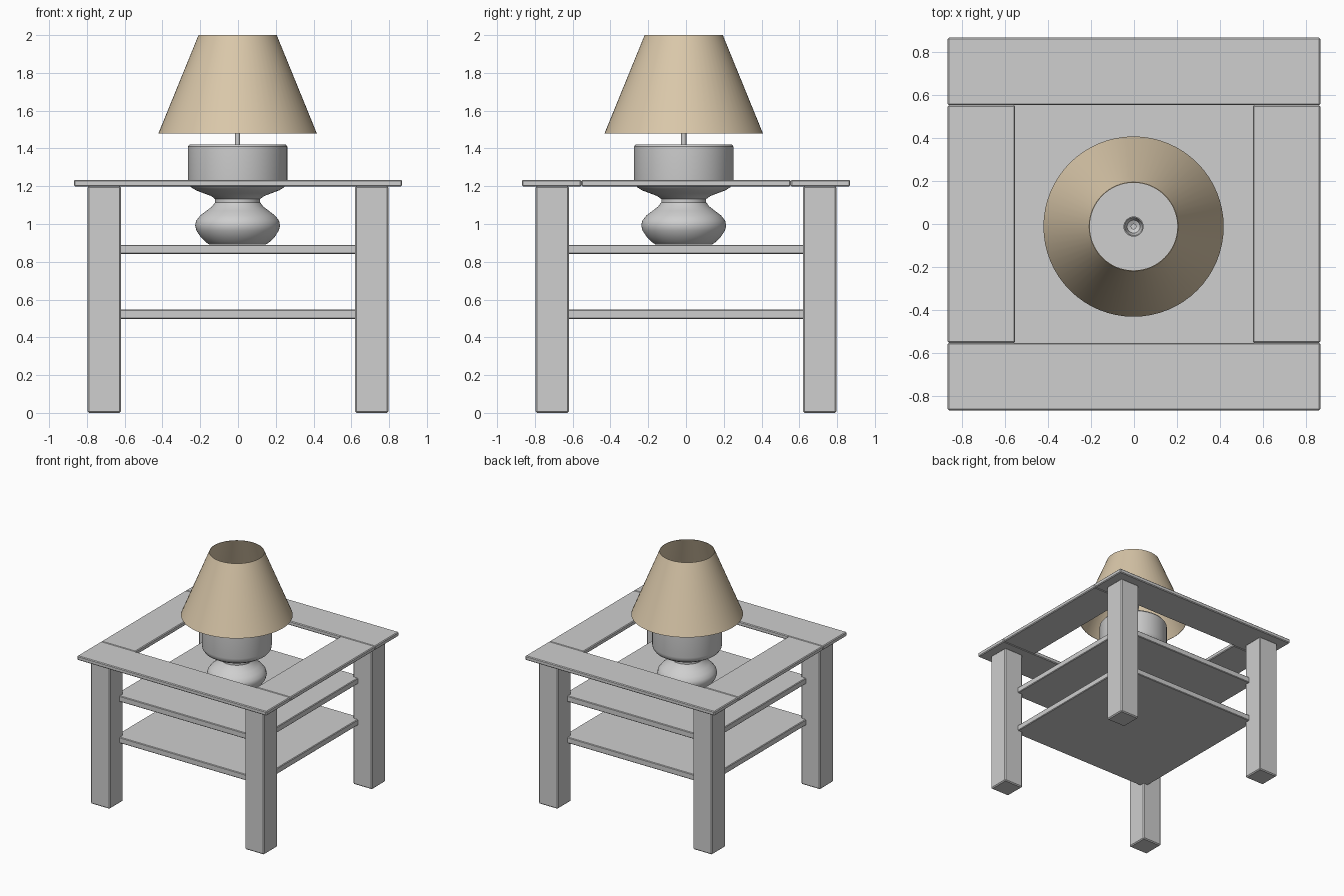
import bpy, bmesh, math

if "Cube" in bpy.data.objects:
    bpy.data.objects.remove(bpy.data.objects["Cube"])


def material(name, rgb):
    m = bpy.data.materials.new(name)
    m.diffuse_color = (*rgb, 1)
    m.use_nodes = True
    m.node_tree.nodes["Principled BSDF"].inputs["Base Color"].default_value = m.diffuse_color
    return m


GREY = material("light grey", (0.62, 0.62, 0.62))
TAN = material("tan fabric", (0.70, 0.575, 0.40))
LAMP = (-0.002, -0.012, 0)


def finish(name, bm, mat):
    mesh = bpy.data.meshes.new(name)
    bm.to_mesh(mesh)
    bm.free()
    mesh.materials.append(mat)
    ob = bpy.data.objects.new(name, mesh)
    bpy.context.collection.objects.link(ob)
    return ob


def box(name, x, y, z, bevel=0.008):
    """Box from (min, max) pairs, with lightly chamfered edges."""
    bm = bmesh.new()
    bmesh.ops.create_cube(bm, size=1)
    for v in bm.verts:
        for i, (a, b) in enumerate((x, y, z)):
            v.co[i] = a if v.co[i] < 0 else b
    bmesh.ops.bevel(bm, geom=bm.edges[:], offset=bevel, segments=1, affect='EDGES')
    return finish(name, bm, GREY)


def lathe(name, profile, mat, sides=64, closed=False):
    """Spin an (r, z) profile round the lamp axis."""
    bm = bmesh.new()
    vs = [bm.verts.new((r, 0, z)) for r, z in profile]
    pairs = list(zip(vs, vs[1:]))
    if closed:
        pairs.append((vs[-1], vs[0]))
    es = [bm.edges.new(p) for p in pairs]
    bmesh.ops.spin(bm, geom=vs + es, cent=(0, 0, 0), axis=(0, 0, 1),
                   angle=2 * math.pi, steps=sides, use_duplicate=False)
    bmesh.ops.remove_doubles(bm, verts=bm.verts[:], dist=1e-4)
    bmesh.ops.recalc_face_normals(bm, faces=bm.faces[:])
    ob = finish(name, bm, mat)
    ob.location = LAMP
    bpy.ops.object.select_all(action='DESELECT')
    ob.select_set(True)
    bpy.context.view_layer.objects.active = ob
    bpy.ops.object.shade_smooth_by_angle(angle=math.radians(35))
    return ob


# table legs
for sx, px in ((-1, "left"), (1, "right")):
    for sy, py in ((-1, "front"), (1, "back")):
        box(f"{py}_{px}_leg", sorted((sx * 0.62, sx * 0.796)),
            sorted((sy * 0.62, sy * 0.796)), (0, 1.2))

# open tabletop frame: long planks front and back, short ones between
TOP = (1.199, 1.234)
for s, py, px in ((-1, "front", "left"), (1, "back", "right")):
    box(f"{py}_top_plank", (-0.868, 0.868), sorted((s * 0.554, s * 0.868)), TOP, 0.006)
    box(f"{px}_top_plank", sorted((s * 0.554, s * 0.868)), (-0.554, 0.554), TOP, 0.006)

# two shelves let into the legs
for name, z in (("lower_shelf", (0.498, 0.547)), ("upper_shelf", (0.841, 0.89))):
    box(name, (-0.665, 0.665), (-0.665, 0.665), z, 0.005)

# lamp base: round bulb, narrow neck, drum
lathe("lamp_base", [
    (0, 0.892), (0.15, 0.892), (0.166, 0.902), (0.195, 0.93), (0.218, 0.965),
    (0.225, 0.993), (0.219, 1.018), (0.198, 1.045), (0.165, 1.07), (0.135, 1.093),
    (0.119, 1.115), (0.119, 1.132), (0.14, 1.148), (0.18, 1.163), (0.22, 1.178),
    (0.247, 1.195), (0.26, 1.215), (0.263, 1.235), (0.263, 1.41), (0.254, 1.422),
    (0, 1.422)], GREY)

# stem and bulb holder cup
lathe("lamp_stem", [(0, 1.415), (0.0135, 1.415), (0.0135, 1.6), (0, 1.6)], GREY, 24)
lathe("bulb_holder", [(0.013, 1.53), (0.035, 1.54), (0.047, 1.6),
                      (0.042, 1.6), (0.03, 1.548), (0.013, 1.54)], GREY, 32, True)

# thin conical shade, open at both ends
lathe("lamp_shade", [(0.42, 1.478), (0.207, 2.0), (0.204, 2.0), (0.417, 1.478)],
      TAN, 64, True)
